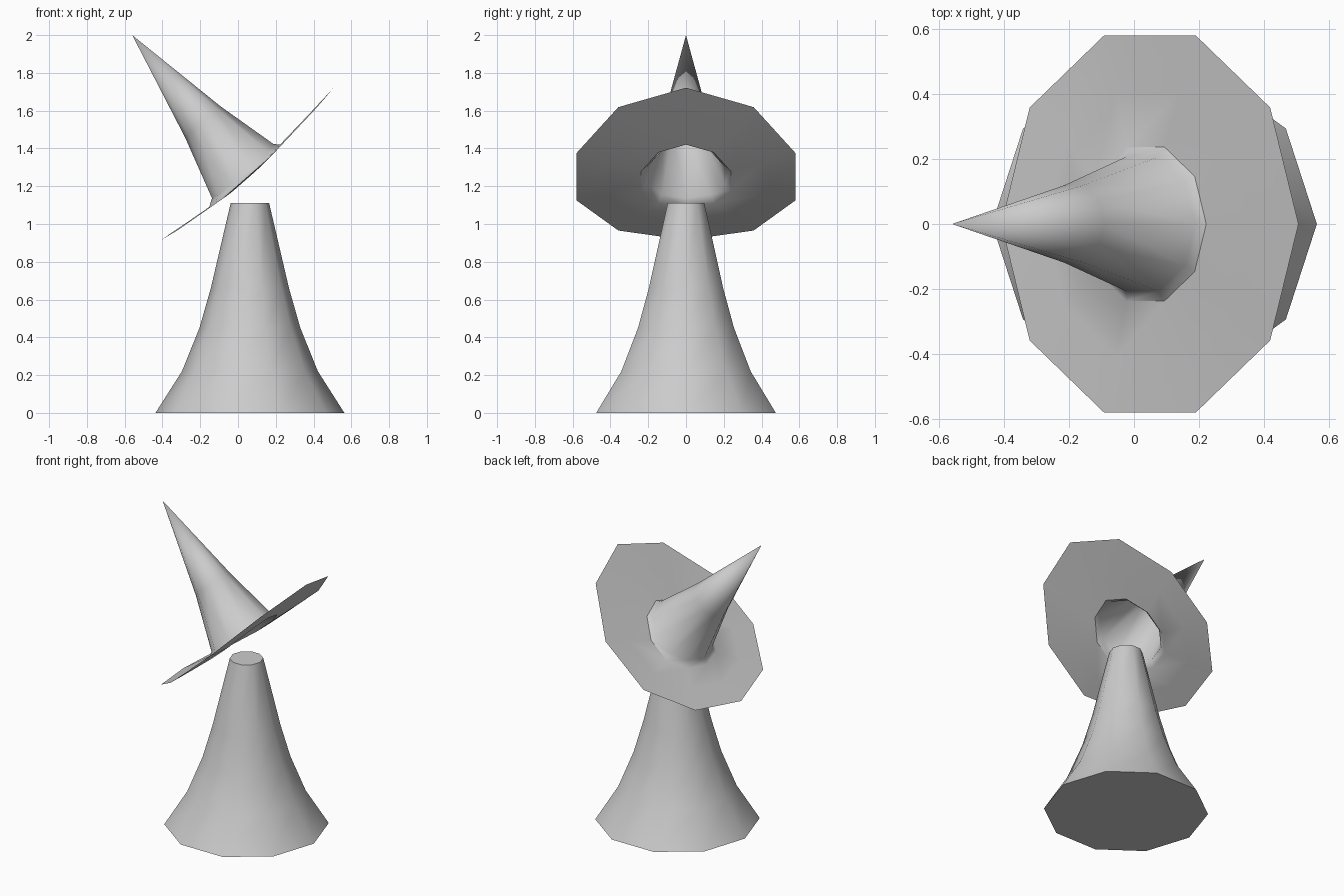
import bpy, bmesh, math

if "Cube" in bpy.data.objects:
    bpy.data.objects.remove(bpy.data.objects["Cube"])

SIDES = 10
TILT = math.radians(41.4)


def ring(bm, r, cx, cz, tilt=0.0, lift=0.0):
    """Ten-sided ring, tilted about y; lift raises its two ends to curl it."""
    out = []
    for i in range(SIDES):
        a = 2 * math.pi * i / SIDES
        u = r * math.cos(a)
        z = cz + u * math.sin(tilt) + lift * math.cos(a) ** 2
        out.append(bm.verts.new((cx + u * math.cos(tilt), r * math.sin(a), z)))
    return out


def loft(bm, rings):
    for a, b in zip(rings, rings[1:]):
        for i in range(SIDES):
            j = (i + 1) % SIDES
            bm.faces.new((a[i], a[j], b[j], b[i]))


def finish(bm, name):
    bmesh.ops.recalc_face_normals(bm, faces=bm.faces)
    me = bpy.data.meshes.new(name)
    bm.to_mesh(me)
    bm.free()
    ob = bpy.data.objects.new(name, me)
    bpy.context.collection.objects.link(ob)
    bpy.ops.object.select_all(action='DESELECT')
    bpy.context.view_layer.objects.active = ob
    ob.select_set(True)
    bpy.ops.object.shade_smooth_by_angle(angle=math.radians(42))


# Flared robe body with closed ends
bm = bmesh.new()
profile = [(0.50, 0), (0.36, 0.22), (0.267, 0.45), (0.207, 0.66), (0.102, 1.11)]
rings = [ring(bm, r, 0.063, z) for r, z in profile]
loft(bm, rings)
bm.faces.new(rings[0][::-1])
bm.faces.new(rings[-1])
finish(bm, "robe_body")

# Tilted hat: curled brim, short band step, then the hollow pointed crown
bm = bmesh.new()
sections = [  # radius, centre x, centre z, end lift
    (0.61, 0.049, 1.243, 0.075),
    (0.43, 0.045, 1.235, 0.053),
    (0.25, 0.035, 1.225, 0.030),
    (0.217, 0.025, 1.255, 0.025),
    (0.125, -0.186, 1.54, 0.0),
]
rings = [ring(bm, r, x, z, TILT, lift) for r, x, z, lift in sections]
loft(bm, rings)
tip = bm.verts.new((-0.56, 0, 2.0))
for i in range(SIDES):
    bm.faces.new((rings[-1][i], rings[-1][(i + 1) % SIDES], tip))
finish(bm, "pointed_hat")
